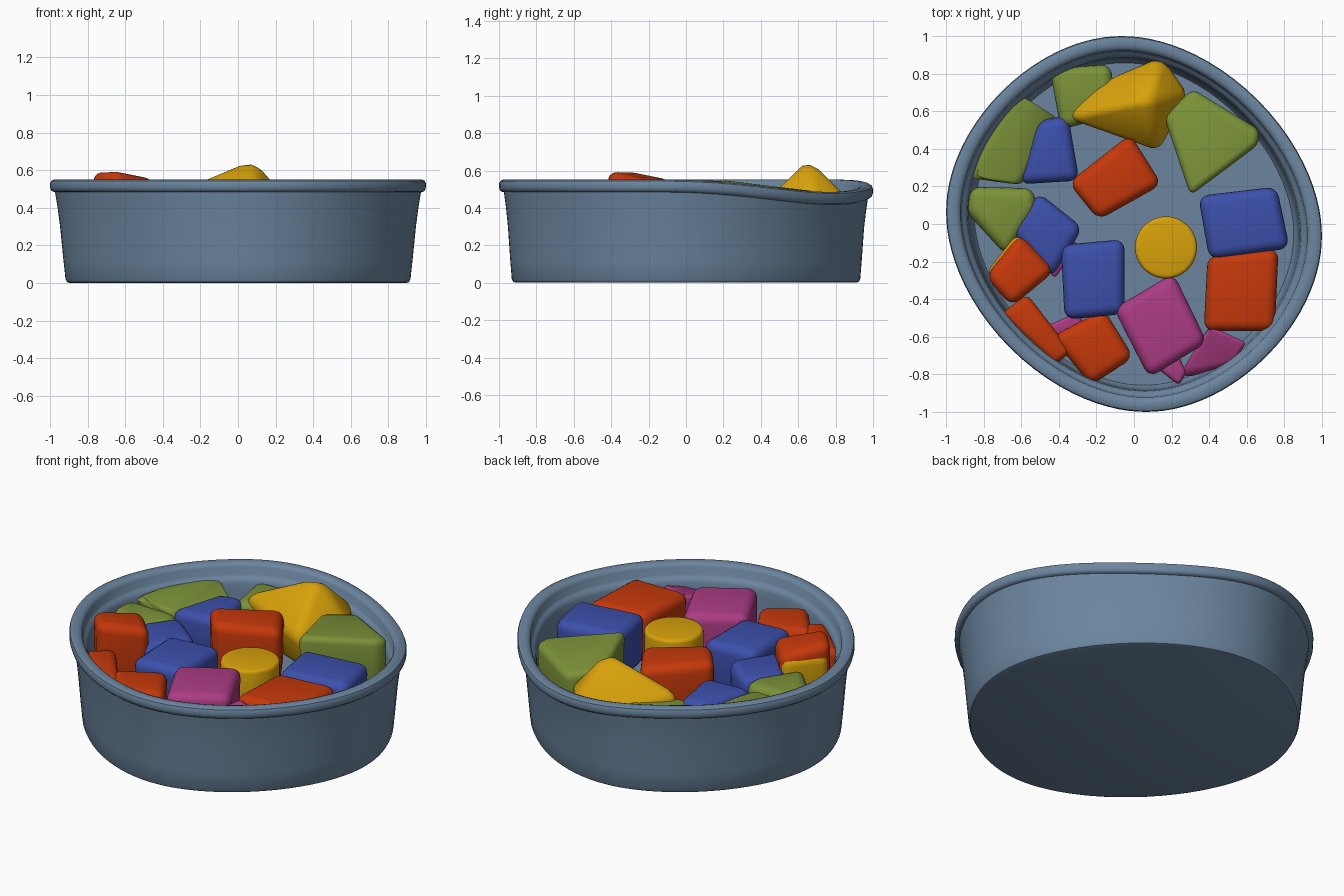
import bpy, bmesh, math
from mathutils import Vector

if "Cube" in bpy.data.objects:
    bpy.data.objects.remove(bpy.data.objects["Cube"])

FLOOR = 0.19


def material(name, rgb):
    m = bpy.data.materials.new(name)
    m.diffuse_color = (*rgb, 1)
    m.use_nodes = True
    m.node_tree.nodes["Principled BSDF"].inputs["Base Color"].default_value = m.diffuse_color
    return m


GREY = material("slate_blue", (.148, .235, .345))
RED = material("orange_red", (.56, .04, .003))
YELLOW = material("golden_yellow", (.68, .36, .003))
GREEN = material("olive_green", (.2, .29, .04))
BLUE = material("royal_blue", (.045, .08, .41))
PINK = material("magenta", (.41, .045, .23))


def finish(bm, name, mat, angle=35):
    bmesh.ops.recalc_face_normals(bm, faces=bm.faces[:])
    me = bpy.data.meshes.new(name)
    bm.to_mesh(me)
    bm.free()
    ob = bpy.data.objects.new(name, me)
    bpy.context.collection.objects.link(ob)
    me.materials.append(mat)
    bpy.ops.object.select_all(action='DESELECT')
    ob.select_set(True)
    bpy.context.view_layer.objects.active = ob
    bpy.ops.object.shade_smooth_by_angle(angle=math.radians(angle))
    return ob


def hull_block(name, mat, pts, bevel=.05):
    """Rounded solid wrapped around a few corner points."""
    bm = bmesh.new()
    for p in pts:
        bm.verts.new(p)
    bmesh.ops.convex_hull(bm, input=bm.verts[:])
    loose = [v for v in bm.verts if not v.link_faces]
    bmesh.ops.delete(bm, geom=loose, context='VERTS')
    bmesh.ops.dissolve_limit(bm, angle_limit=math.radians(4),
                             verts=bm.verts[:], edges=bm.edges[:])
    bmesh.ops.bevel(bm, geom=bm.edges[:], offset=bevel, segments=4,
                    profile=.5, affect='EDGES', clamp_overlap=True)
    return finish(bm, name, mat, 50)


def block(name, mat, outline, top, tilt=(0, 0), bottom=FLOOR, bevel=.055):
    """Block from a top outline; tilt is the slope of the top in x and y."""
    cx = sum(p[0] for p in outline) / len(outline)
    cy = sum(p[1] for p in outline) / len(outline)
    pts = []
    for x, y in outline:
        z = top + tilt[0] * (x - cx) + tilt[1] * (y - cy)
        pts += [(x, y, z), (cx + .97 * (x - cx), cy + .97 * (y - cy), bottom)]
    return hull_block(name, mat, pts, bevel)


# Bin: slightly egg-shaped tapered tub whose rim dips at the back right
profile = [(.895, 0), (.91, .005), (.918, .02), (.929, .12), (.947, .3), (.96, .4),
           (.974, .484), (.987, .487), (.996, .495), (1, .51), (1, .53), (.995, .543),
           (.98, .551), (.95, .551), (.932, .544), (.922, .53), (.918, .485),
           (.908, .474), (.895, .465), (.888, .445), (.882, .4), (.874, .3),
           (.865, FLOOR + .02), (.85, FLOOR)]
N = 96
bm = bmesh.new()
rings = []
for r, z in profile:
    ring = []
    for i in range(N):
        t = 2 * math.pi * i / N
        c, s = math.cos(t), math.sin(t)
        # outline from its distance function h and derivative k
        h = .982 + .0175 * math.cos(4 * t) - .032 * math.sin(2 * t)
        k = -.07 * math.sin(4 * t) - .064 * math.cos(2 * t)
        x, y = h * c - k * s, h * s + k * c
        d = (math.degrees(math.atan2(y, x)) - 58 + 180) % 360 - 180
        dip = .033 * (1 + math.cos(math.pi * d / 65)) if abs(d) < 65 else 0
        w = min(1, max(0, (z - .25) / .2))
        stretch = 1 + .016 * max(0, 1 - z / .48)
        ring.append(bm.verts.new((r * x, r * y * stretch, z - dip * w)))
    rings.append(ring)
for a, b in zip(rings, rings[1:]):
    for i in range(N):
        j = (i + 1) % N
        bm.faces.new((a[i], a[j], b[j], b[i]))
bm.faces.new(rings[0])
bm.faces.new(rings[-1])
finish(bm, "bin", GREY, 40)

# Blocks along the back
block("green_block_back", GREEN, [(-.45, .83), (-.12, .85), (-.1, .58), (-.39, .5)], .45)
hull_block("yellow_wedge", YELLOW, [
    (-.37, .56, .48), (.08, .66, .67), (.15, .9, .43), (.3, .68, .41), (.13, .38, .4),
    (-.18, .76, .42), (-.25, .6, FLOOR), (.13, .45, FLOOR), (.23, .7, FLOOR), (.1, .8, FLOOR)], .04)
block("green_block_right", GREEN, [(.31, .72), (.67, .5), (.66, .42), (.3, .15), (.16, .57)],
      .515, (0, -.12))
hull_block("green_block_left", GREEN, [
    (-.62, .7, .47), (-.41, .57, .38), (-.62, .21, .45), (-.59, .21, .38), (-.87, .24, .46),
    (-.8, .46, .46), (-.6, .64, FLOOR), (-.43, .55, FLOOR), (-.6, .24, FLOOR),
    (-.82, .28, FLOOR)])
block("blue_wedge", BLUE, [(-.51, .55), (-.35, .58), (-.29, .23), (-.61, .21)], .46)

# Blocks in the middle
block("red_cube", RED, [(-.35, .22), (-.02, .48), (.15, .21), (-.19, .02)], .535, (-.05, -.05))
block("blue_block_middle", BLUE, [(-.39, -.11), (-.05, -.08), (-.05, -.48), (-.37, -.51)], .49)
block("blue_block_left", BLUE, [(-.51, .17), (-.27, -.02), (-.44, -.29), (-.66, -.04)], .46)
block("green_block_side", GREEN, [(-.87, .2), (-.53, .19), (-.52, .08), (-.68, -.17), (-.89, .06)],
      .46)
block("low_pink_block", PINK, [(-.5, -.2), (-.36, -.04), (-.3, -.11), (-.42, -.29)], .38, bevel=.02)

# Two-coloured block at the left
block("red_yellow_block_top", RED, [(-.61, -.05), (-.42, -.25), (-.65, -.44), (-.79, -.28)],
      .575, (-.1, -.12))
block("red_yellow_block_side", YELLOW, [(-.62, -.045), (-.5, -.18), (-.66, -.35), (-.795, -.27)],
      .535)

# Blocks on the right
block("blue_block_right", BLUE, [(.34, .15), (.76, .2), (.83, -.13), (.4, -.19)], .5)
block("red_block_right", RED, [(.39, -.17), (.77, -.13), (.75, -.57), (.37, -.57)], .49)

# Blocks along the front
block("pink_block", PINK, [(-.11, -.45), (.21, -.26), (.39, -.63), (.08, -.82)], .51)
hull_block("pink_wedge", PINK, [
    (.25, -.79, .4), (.4, -.54, .47), (.6, -.63, .45), (.53, -.74, .42), (.28, -.82, .36),
    (.27, -.76, FLOOR), (.4, -.58, FLOOR), (.57, -.63, FLOOR), (.5, -.74, FLOOR)], .035)
block("small_pink_block", PINK, [(.1, -.75), (.24, -.86), (.28, -.79), (.2, -.62)], .41, bevel=.025)
block("red_bar", RED, [(-.71, -.48), (-.57, -.37), (-.33, -.68), (-.42, -.75)], .45, bevel=.04)
block("red_block_front", RED, [(-.44, -.6), (-.16, -.45), (0, -.71), (-.23, -.86)], .455)
block("low_pink_wedge", PINK, [(-.46, -.54), (-.28, -.46), (-.28, -.6), (-.4, -.62)], .37, bevel=.02)

# Yellow cylinder
bm = bmesh.new()
bmesh.ops.create_cone(bm, cap_ends=True, segments=48, radius1=.165, radius2=.165, depth=.3)
bmesh.ops.translate(bm, vec=Vector((.17, -.125, FLOOR + .15)), verts=bm.verts[:])
rims = [e for e in bm.edges if abs(e.verts[0].co.z - e.verts[1].co.z) < .01]
bmesh.ops.bevel(bm, geom=rims, offset=.02, segments=3, profile=.5, affect='EDGES')
finish(bm, "yellow_cylinder", YELLOW)
